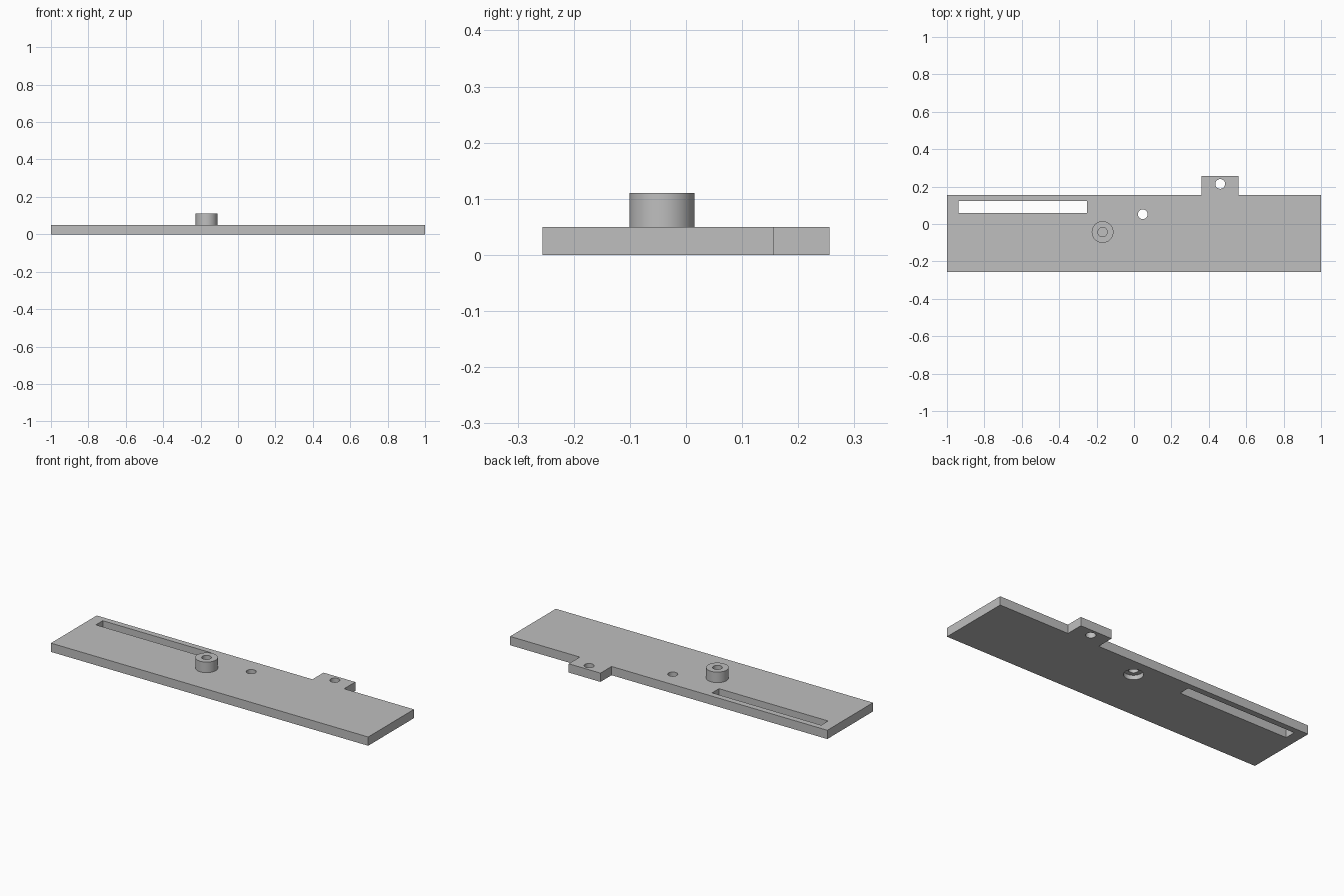
import bpy
import bmesh

cube = bpy.data.objects.get("Cube")
if cube:
    bpy.data.objects.remove(cube, do_unlink=True)

PLATE_TOP = 0.05
POST_TOP = 0.11
POST_X, POST_Y = -0.168, -0.043

grey = bpy.data.materials.new("plain grey")
grey.use_nodes = True
colour = (0.52, 0.52, 0.52, 1)
grey.diffuse_color = colour
grey.node_tree.nodes["Principled BSDF"].inputs["Base Color"].default_value = colour


def prism(name, outline, z0, z1):
    """Extrude a flat counter-clockwise outline from z0 up to z1."""
    bm = bmesh.new()
    face = bm.faces.new([bm.verts.new((x, y, z0)) for x, y in outline])
    top = bmesh.ops.extrude_face_region(bm, geom=[face])["geom"]
    verts = [v for v in top if isinstance(v, bmesh.types.BMVert)]
    bmesh.ops.translate(bm, verts=verts, vec=(0, 0, z1 - z0))
    bmesh.ops.recalc_face_normals(bm, faces=bm.faces)
    mesh = bpy.data.meshes.new(name)
    bm.to_mesh(mesh)
    bm.free()
    mesh.materials.append(grey)
    obj = bpy.data.objects.new(name, mesh)
    bpy.context.collection.objects.link(obj)
    return obj


def cylinder(name, x, y, radius, z0, z1):
    bpy.ops.mesh.primitive_cylinder_add(
        vertices=64, radius=radius, depth=z1 - z0, location=(x, y, (z0 + z1) / 2))
    obj = bpy.context.object
    obj.name = name
    obj.data.materials.append(grey)
    return obj


def combine(target, tool, operation):
    """Apply a boolean and discard the tool object."""
    tool.hide_render = True
    bpy.context.view_layer.objects.active = target
    mod = target.modifiers.new(operation.lower(), "BOOLEAN")
    mod.operation = operation
    mod.solver = "EXACT"
    mod.object = tool
    bpy.ops.object.modifier_apply(modifier=mod.name)
    bpy.data.objects.remove(tool, do_unlink=True)


# Long flat plate with a square tab on the back edge
plate = prism("base_plate", [
    (-1, -0.256), (1, -0.256), (1, 0.156), (0.56, 0.156),
    (0.56, 0.256), (0.36, 0.256), (0.36, 0.156), (-1, 0.156)], 0, PLATE_TOP)

# Round post standing on the plate
combine(plate, cylinder("post", POST_X, POST_Y, 0.058, 0.02, POST_TOP), "UNION")

# Slot, through holes, recess under the middle hole and blind post hole
cutters = [
    prism("slot_cutter", [(-0.938, 0.06), (-0.25, 0.06),
                          (-0.25, 0.122), (-0.938, 0.122)], -0.1, 0.2),
    cylinder("tab_hole_cutter", 0.461, 0.214, 0.026, -0.1, 0.2),
    cylinder("middle_hole_cutter", 0.047, 0.052, 0.026, -0.1, 0.2),
    cylinder("recess_cutter", 0.047, 0.052, 0.051, -0.1, 0.025),
    cylinder("post_hole_cutter", POST_X, POST_Y, 0.025, PLATE_TOP, 0.2),
]
for cutter in cutters:
    combine(plate, cutter, "DIFFERENCE")

# Smooth the round walls, keep the edges sharp
bpy.ops.object.select_all(action="DESELECT")
plate.select_set(True)
bpy.context.view_layer.objects.active = plate
bpy.ops.object.shade_smooth_by_angle()
